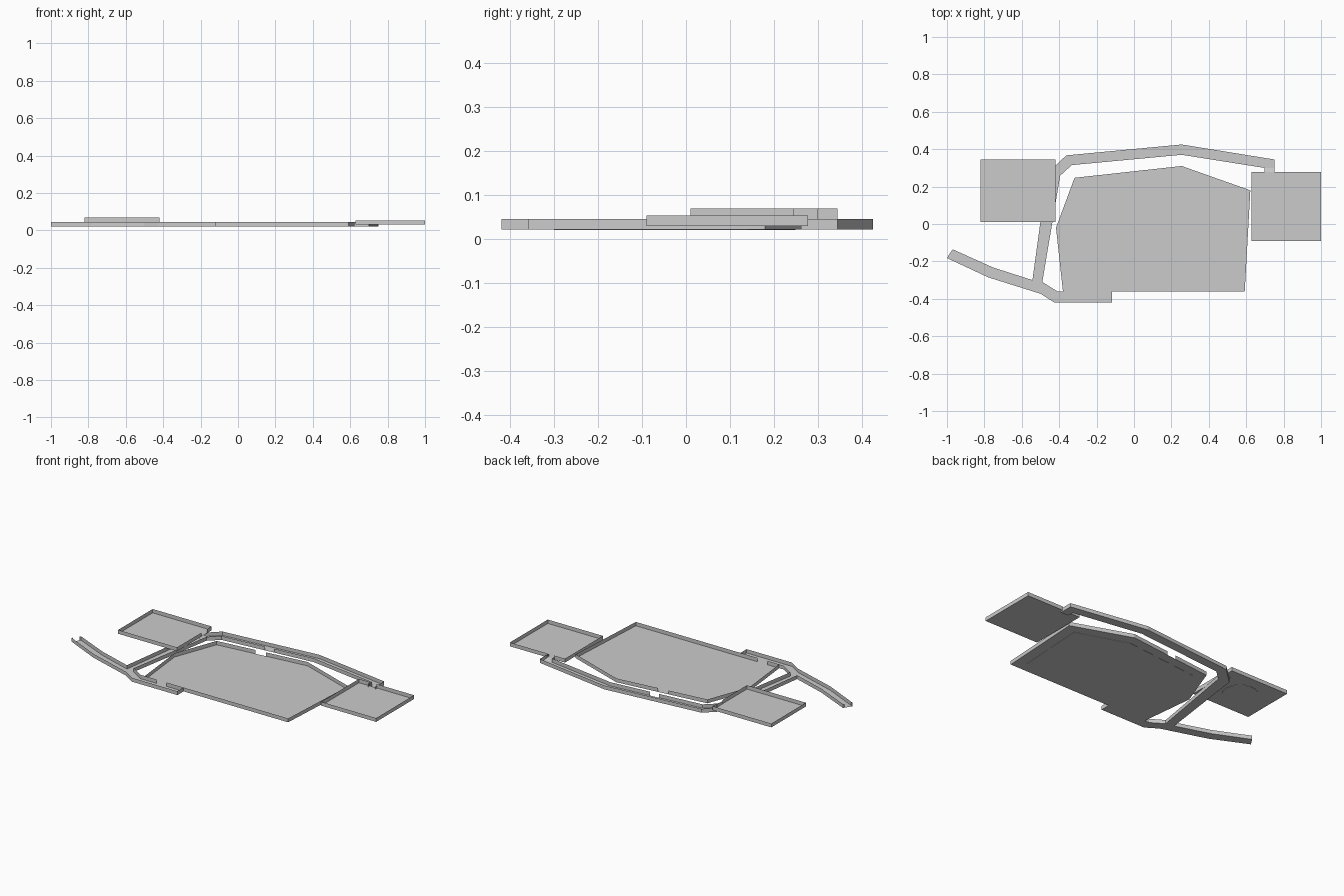
import bpy
import math

if "Cube" in bpy.data.objects:
    bpy.data.objects.remove(bpy.data.objects["Cube"])


def mesh_object(name, verts, faces):
    me = bpy.data.meshes.new(name)
    me.from_pydata(verts, [], faces)
    me.update()
    ob = bpy.data.objects.new(name, me)
    bpy.context.collection.objects.link(ob)
    return ob


def tray(name, outline, z, height, doors=None):
    """Open room: a floor plus thin walls. doors maps an edge number to the
    (start, end) fractions left open. Outline runs counter-clockwise."""
    doors = doors or {}
    n = len(outline)
    verts = [(x, y, z) for x, y in outline]
    faces = [tuple(range(n))]
    for i, (ax, ay) in enumerate(outline):
        bx, by = outline[(i + 1) % n]
        t0, t1 = doors.get(i, (1, 1))
        for a, b in ((0, t0), (t1, 1)):
            if b - a < 0.001:
                continue
            k = len(verts)
            p = (ax + (bx - ax) * a, ay + (by - ay) * a)
            q = (ax + (bx - ax) * b, ay + (by - ay) * b)
            verts += [(*p, z), (*q, z), (*q, z + height), (*p, z + height)]
            faces.append((k, k + 1, k + 2, k + 3))
    return mesh_object(name, verts, faces)


def slab(name, outline, z0, z1):
    n = len(outline)
    verts = [(x, y, z0) for x, y in outline] + [(x, y, z1) for x, y in outline]
    faces = [tuple(reversed(range(n))), tuple(range(n, 2 * n))]
    faces += [(i, (i + 1) % n, (i + 1) % n + n, i + n) for i in range(n)]
    return mesh_object(name, verts, faces)


def rect(x0, y0, x1, y1):
    return [(x0, y0), (x1, y0), (x1, y1), (x0, y1)]


BASE, WALL = 0.0215, 0.0235

# Large central hall with a door at the front and one at the back
hall = [(-0.38, -0.36), (0.592, -0.36), (0.622, 0.18), (0.255, 0.31),
        (-0.318, 0.247), (-0.417, -0.02)]
tray("main_hall", hall, BASE, WALL, {0: (0.08, 0.16), 2: None or (1, 1), 3: (0.46, 0.57)})

# Inset panel under the hall floor
cx, cy = 0.1, -0.03
inner = [(cx + (x - cx) * 0.87, cy + (y - cy) * 0.82) for x, y in hall]
slab("hall_floor_panel", inner, BASE - 0.001, BASE)

# Branching corridor that wraps around the hall
corridor = [
    (-1.0, -0.182), (-0.78, -0.285), (-0.50, -0.373), (-0.425, -0.42),
    (-0.117, -0.42), (-0.117, -0.36), (-0.41, -0.36), (-0.49, -0.31),
    (-0.395, 0.258), (-0.333, 0.315), (0.255, 0.37), (0.697, 0.30),
    (0.697, 0.262), (0.75, 0.262), (0.75, 0.345), (0.255, 0.425),
    (-0.362, 0.367), (-0.465, 0.27), (-0.543, -0.30), (-0.755, -0.232),
    (-0.97, -0.135)]
tray("corridor", corridor, BASE, WALL,
     {5: (0.4, 0.65), 9: (0.47, 0.57), 12: (0.1, 0.9), 20: (0.15, 0.85)})

# Two side rooms at different heights
tray("left_room", rect(-0.82, 0.01, -0.42, 0.345), 0.0455, 0.0235, {1: (0.70, 0.86)})
tray("right_room", rect(0.627, -0.09, 1.0, 0.277), 0.03, 0.0235, {2: (0.68, 0.80)})

# Round inset under the left room
circle = [(-0.62 + 0.1 * math.cos(i * math.tau / 32),
           0.178 + 0.1 * math.sin(i * math.tau / 32)) for i in range(32)]
slab("left_room_disc", circle, 0.0435, 0.0455)

# Small ramps from the corridor up to each side room
mesh_object("left_ramp", [(-0.42, 0.245, BASE), (-0.42, 0.30, BASE),
                          (-0.468, 0.30, 0.0455), (-0.468, 0.245, 0.0455)], [(0, 1, 2, 3)])
mesh_object("right_ramp", [(0.697, 0.30, BASE), (0.697, 0.262, 0.03),
                           (0.75, 0.262, 0.03), (0.75, 0.30, BASE)], [(0, 1, 2, 3)])
